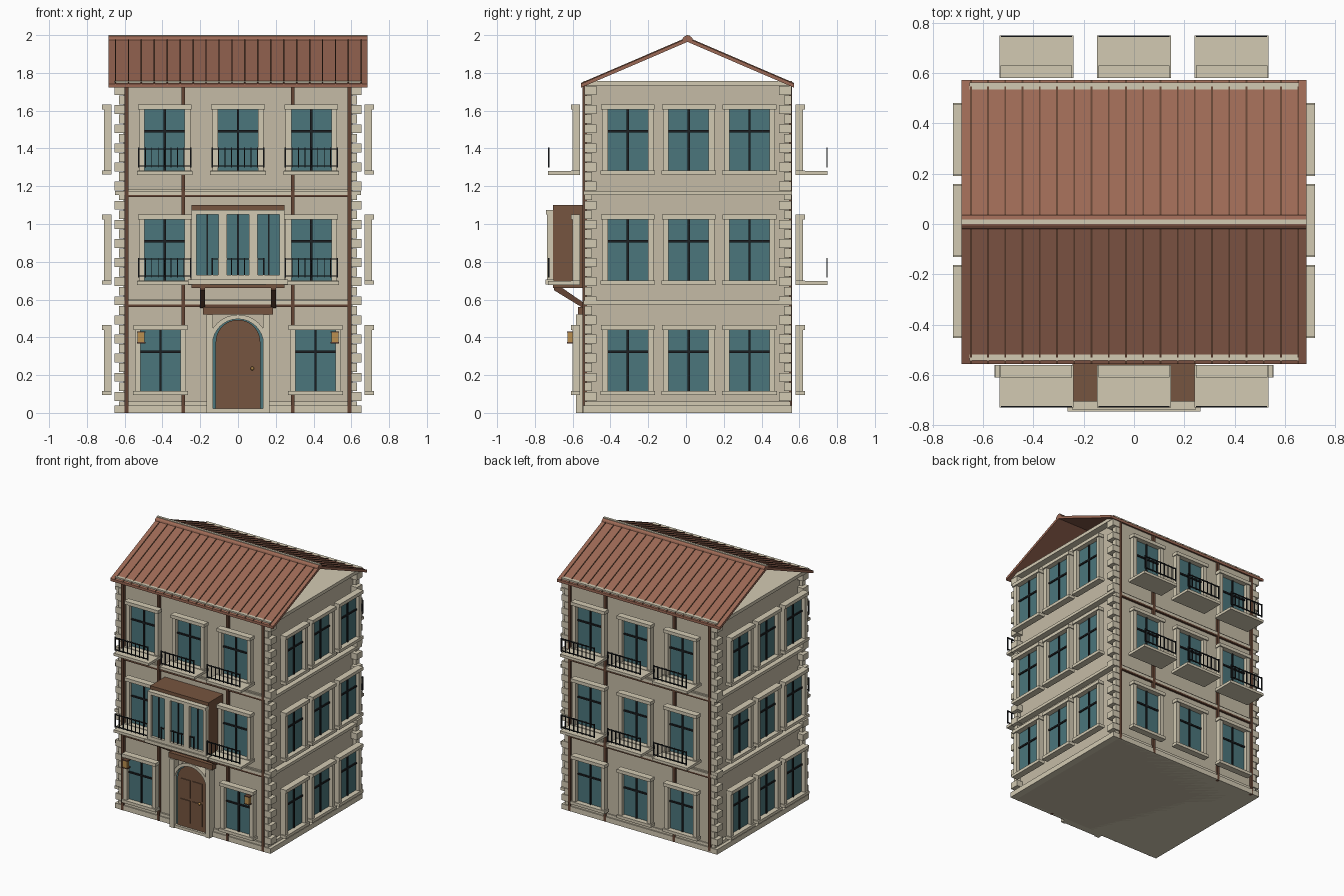
import bpy, bmesh, math
from mathutils import Matrix, Vector

if "Cube" in bpy.data.objects:
    bpy.data.objects.remove(bpy.data.objects["Cube"])


def material(name, r, g, b):
    m = bpy.data.materials.new(name)
    m.diffuse_color = (r, g, b, 1)
    m.use_nodes = True
    m.node_tree.nodes["Principled BSDF"].inputs["Base Color"].default_value = m.diffuse_color
    return m


WALL = material("plaster", 0.56, 0.50, 0.38)
TRIM = material("stone_trim", 0.65, 0.59, 0.45)
ROOF = material("terracotta", 0.33, 0.14, 0.09)
WOOD = material("timber", 0.18, 0.09, 0.05)
PIPE = material("brown_post", 0.13, 0.06, 0.035)
GLASS = material("glass", 0.07, 0.18, 0.20)
IRON = material("iron", 0.012, 0.014, 0.016)
GOLD = material("lamp_gold", 0.50, 0.28, 0.08)
CY = 0.01  # centre of the building in y


def finish(name, bm, mat, matrix=None):
    bmesh.ops.recalc_face_normals(bm, faces=bm.faces)
    me = bpy.data.meshes.new(name)
    bm.to_mesh(me)
    bm.free()
    me.materials.append(mat)
    ob = bpy.data.objects.new(name, me)
    bpy.context.collection.objects.link(ob)
    if matrix:
        ob.matrix_world = matrix
    return ob


def boxes(name, items, mat, matrix=None):
    """One object from boxes given as (x0, x1, y0, y1, z0, z1)."""
    bm = bmesh.new()
    for x0, x1, y0, y1, z0, z1 in items:
        m = Matrix.Translation(((x0 + x1) / 2, (y0 + y1) / 2, (z0 + z1) / 2))
        m = m @ Matrix.Diagonal((abs(x1 - x0), abs(y1 - y0), abs(z1 - z0), 1))
        bmesh.ops.create_cube(bm, size=1, matrix=m)
    return finish(name, bm, mat, matrix)


def extrude(name, loops, vec, mat, matrix=None):
    """Extrude each closed outline along vec."""
    bm = bmesh.new()
    for pts in loops:
        f = bm.faces.new([bm.verts.new(p) for p in pts])
        r = bmesh.ops.extrude_face_region(bm, geom=[f])
        vs = [g for g in r["geom"] if isinstance(g, bmesh.types.BMVert)]
        bmesh.ops.translate(bm, verts=vs, vec=Vector(vec))
    return finish(name, bm, mat, matrix)


def place(x, y, z, deg):
    return Matrix.Translation((x, y, z)) @ Matrix.Rotation(math.radians(deg), 4, 'Z')


# Window: origin at bottom centre of the glass, outward is local -y
def window(tag, m):
    h = 0.328
    boxes("window_glass_" + tag, [(-.11, .11, -.012, 0, 0, h)], GLASS, m)
    boxes("window_bars_" + tag, [(-.006, .006, -.02, -.01, 0, h),
                                 (-.108, .108, -.02, -.01, .203, .215)], IRON, m)
    boxes("window_frame_" + tag, [(-.136, -.106, -.04, 0, -.005, h),
                                  (.106, .136, -.04, 0, -.005, h),
                                  (-.142, .142, -.05, 0, h - .003, h + .022),
                                  (-.145, .145, -.05, 0, -.02, .002)], TRIM, m)


def balcony(tag, m):
    boxes("balcony_slab_" + tag, [(-.147, .147, -.17, 0, -.022, -.002)], TRIM, m)
    bars = [(-.14, .14, -.17, -.163, z, z + .007) for z in (.022, .112)]
    for i in range(9):
        x, w = -.137 + i * .03425, .004 if i in (0, 8) else .0025
        bars.append((x - w, x + w, -.17, -.163, .018, .122))
    boxes("balcony_railing_" + tag, bars, IRON, m)


# Main walls, plinth, floor bands and cornice
boxes("walls", [(-.605, .605, -.525, .545, 0, 1.74)], WALL)
boxes("plinth", [(-.655, .655, -.545, .562, 0, .038),
                 (-.63, .63, -.537, .553, .038, .06)], TRIM)
for i, z in enumerate((.567, 1.148)):
    boxes(f"floor_band_{i}", [(-.65, .65, -.543, .56, z + .006, z + .028),
                              (-.6, .6, -.535, .553, z + .028, z + .036)], TRIM)
    boxes(f"floor_beam_{i}", [(-.6, .6, -.543, .56, z - .006, z + .006)], PIPE)
boxes("cornice", [(-.655, .655, -.543, .562, 1.733, 1.758)], TRIM)

# Slim brown posts, front and back
boxes("facade_posts", [(x - .01, x + .01, y - .012, y + .012, 0, 1.738)
                       for x in (-.59, -.29, .29, .59) for y in (-.535, .55)], PIPE)

# Alternating corner stones
stones = []
for i in range(33):
    z = .064 + i * .0506
    wide = i % 2 == 0
    ox, dy = (.655, .065) if wide else (.63, .04)
    for sx in (-1, 1):
        for sy in (-1, 1):
            ye = CY + sy * .548
            ys = sorted((ye, ye - sy * dy))
            xs = sorted((sx * .595, sx * ox))
            stones.append((*xs, *ys, z, z + .047))
boxes("corner_stones", stones, TRIM)


# Gabled roof, its ribs and ridge cap
def gable(x, dz, t):
    pts = [(-.556, 1.742), (.008, 1.984), (.572, 1.742)]
    return [(x, y, z + dz) for y, z in pts] + [(x, y, z + dz - t) for y, z in reversed(pts)]


extrude("roof", [gable(-.685, 0, .02)], (1.37, 0, 0), ROOF)
extrude("roof_ribs", [gable(-.652 + i * .0685, .005, .015) for i in range(20)], (.007, 0, 0), PIPE)
ridge = [(-.685, .008 + .028 * math.cos(math.pi * k / 6), 1.975 + .022 * math.sin(math.pi * k / 6))
         for k in range(7)]
extrude("ridge_cap", [ridge], (1.37, 0, 0), ROOF)
boxes("ridge_strip", [(-.685, .685, 0, .018, 1.99, 2.0)], TRIM)

# Windows on all four sides, balconies on upper front and back floors
for fl, z in enumerate((.114, .699, 1.282)):
    for k in (-1, 0, 1):
        tag = f"{fl}_{k + 1}"
        for side, x, deg in (("right", .67, 90), ("left", -.67, -90)):
            window(f"{side}_{tag}", place(x, .014 + k * .322, z, deg))
        back = place(k * .388, .58, z, 180)
        window("back_" + tag, back)
        front = place(k * (.41 if fl == 0 else .388), -.56, z, 0)
        if fl or k:
            window("front_" + tag, front)
        if fl:
            balcony("back_" + tag, back)
            balcony("front_" + tag, front)

# Bay window on the middle floor: open-fronted timber box with glazed frame
boxes("bay_box", [(-.245, .245, -.705, -.53, 1.075, 1.1),
                  (-.245, .245, -.705, -.53, .66, .69),
                  (-.245, -.225, -.705, -.53, .69, 1.075),
                  (.225, .245, -.705, -.53, .69, 1.075)], WOOD)
boxes("bay_frame", [(-.245, .245, -.74, -.7, 1.05, 1.073),
                    (-.265, .265, -.745, -.7, .68, .705),
                    (-.245, .245, -.735, -.7, .705, .73)] +
      [(x - w, x + w, -.735, -.7, .73, 1.05)
       for x, w in ((-.232, .013), (-.081, .023), (.081, .023), (.232, .013))], TRIM)
boxes("bay_glass", [(-.225, .225, -.715, -.705, .725, 1.055)], GLASS)
boxes("bay_bars", [(x - .004, x + .004, -.722, -.714, .73, 1.05) for x in (-.163, 0, .163)], IRON)
extrude("bay_brackets", [[(x, -.7, .668), (x, -.7, .65), (x, -.545, .555),
                          (x, -.53, .555), (x, -.53, .575), (x, -.665, .668)]
                         for x in (-.2, .175)], (.025, 0, 0), PIPE)


# Arched entrance: surround, recess glazing, door leaf with panels
def arch(hw, z0, zs, y, n=16):
    return [(-hw, y, z0)] + [(-hw * math.cos(math.pi * k / n), y, zs + hw * math.sin(math.pi * k / n))
                             for k in range(n + 1)] + [(hw, y, z0)]


outer, inner = arch(.158, 0, .362, -.575), arch(.135, 0, .362, -.575)
extrude("door_surround", [outer + inner[::-1]], (0, .05, 0), TRIM)
boxes("door_pilasters", [(s * .15 - .018, s * .15 + .018, -.582, -.52, a, b)
                         for s in (-1, 1) for a, b in ((0, .505), (.505, .52))], TRIM)
extrude("door_glazing", [arch(.138, 0, .362, -.548)], (0, .025, 0), GLASS)
extrude("door_leaf", [arch(.118, .02, .375, -.558)], (0, .03, 0), WOOD)
boxes("door_panels", [(x - .04, x + .04, -.564, -.555, a, b)
                      for x in (-.05, .05) for a, b in ((.06, .23), (.25, .385))], WOOD)
boxes("door_step", [(-.14, .14, -.575, -.53, 0, .022)], TRIM)
bm = bmesh.new()
bmesh.ops.create_uvsphere(bm, u_segments=12, v_segments=8, radius=.01,
                          matrix=Matrix.Translation((.075, -.57, .235)))
finish("door_knob", bm, GOLD)
boxes("door_board", [(-.185, .185, -.572, -.53, .52, .56)], WOOD)

# Wall lanterns
for s, n in ((-1, "left"), (1, "right")):
    x = s * .513
    boxes("lantern_" + n, [(x - .018, x + .018, -.628, -.6, .375, .425)], GOLD)
    boxes("lantern_cap_" + n, [(x - .022, x + .022, -.63, -.59, .425, .432),
                               (x - .022, x + .022, -.63, -.59, .368, .375)], PIPE)
